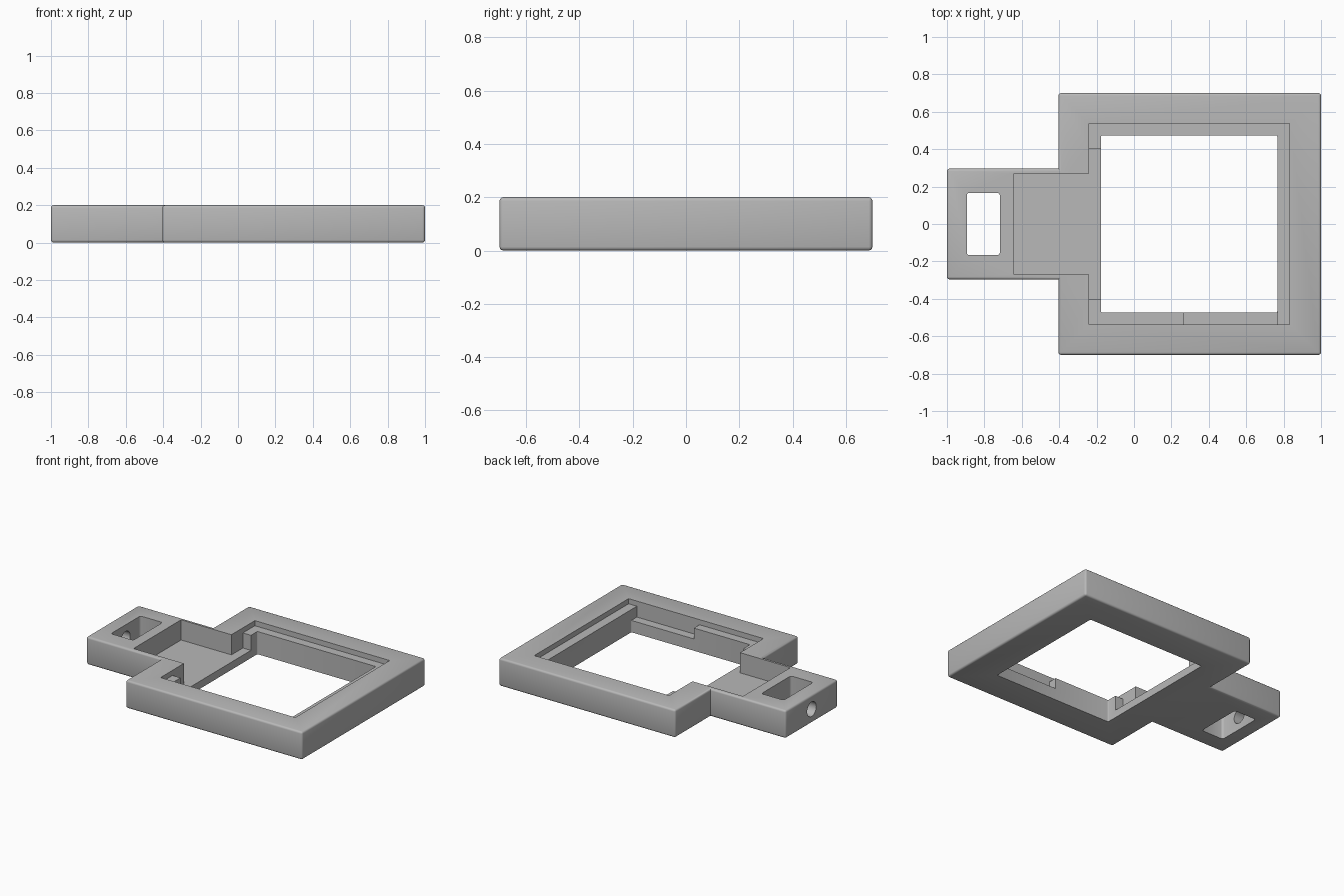
import bpy, bmesh, math
from mathutils import Matrix

cube = bpy.data.objects.get("Cube")
if cube:
    bpy.data.objects.remove(cube, do_unlink=True)

grey = bpy.data.materials.new("plain grey")
grey.use_nodes = True
colour = (0.48, 0.48, 0.48, 1)
grey.diffuse_color = colour
grey.node_tree.nodes["Principled BSDF"].inputs["Base Color"].default_value = colour


def make_object(name, bm):
    bmesh.ops.recalc_face_normals(bm, faces=bm.faces)
    mesh = bpy.data.meshes.new(name)
    bm.to_mesh(mesh)
    bm.free()
    mesh.materials.append(grey)
    obj = bpy.data.objects.new(name, mesh)
    bpy.context.collection.objects.link(obj)
    return obj


def prism(outline, bottom, top):
    """Extrude a plan outline between two heights."""
    bm = bmesh.new()
    face = bm.faces.new([bm.verts.new((x, y, bottom)) for x, y in outline])
    grown = bmesh.ops.extrude_face_region(bm, geom=[face])["geom"]
    verts = [v for v in grown if isinstance(v, bmesh.types.BMVert)]
    bmesh.ops.translate(bm, verts=verts, vec=(0, 0, top - bottom))
    bmesh.ops.recalc_face_normals(bm, faces=bm.faces)
    return bm


def mirrored(half):
    """Close a plan outline given on the +y side."""
    return half + [(x, -y) for x, y in reversed(half)]


def upright(edge):
    a, b = edge.verts
    return abs(a.co.z - b.co.z) > 0.01


def round_edges(bm, edges, radius):
    bmesh.ops.bevel(bm, geom=edges, offset=radius, segments=3,
                    profile=0.5, affect='EDGES')


def rounded_slot(x0, x1, y, radius):
    bm = prism(mirrored([(x0, y), (x1, y)]), -0.1, 0.3)
    round_edges(bm, [e for e in bm.edges if upright(e)], radius)
    return bm


# Body: square frame with a tab on the -x side, softened outer edges
bm = prism(mirrored([(-1, 0.296), (-0.404, 0.296), (-0.404, 0.7), (1, 0.7)]), 0, 0.2)
inner = [e for e in bm.edges if upright(e) and
         abs(e.verts[0].co.x + 0.404) < 0.01 and abs(e.verts[0].co.y) < 0.5]
round_edges(bm, [e for e in bm.edges if e not in inner], 0.014)
body = make_object("frame_with_tab", bm)

# Cutters: window, shallow rim recess, tab pocket, lowered front ledge, tab slot
cutters = {
    "window_cutter": rounded_slot(-0.177, 0.766, 0.473, 0.006),
    "rim_cutter": prism(mirrored([(-0.241, 0.536), (0.832, 0.536)]), 0.163, 0.3),
    "pocket_cutter": prism(mirrored([(-0.642, 0.27), (-0.241, 0.27),
                                     (-0.241, 0.4), (0, 0.4)]), 0.055, 0.3),
    "low_ledge_cutter": prism([(0.268, -0.536), (0.766, -0.536),
                               (0.766, -0.3), (0.268, -0.3)], 0.085, 0.3),
    "slot_cutter": rounded_slot(-0.894, -0.717, 0.167, 0.016),
}

# Round hole through the end wall of the tab
bm = bmesh.new()
bmesh.ops.create_cone(bm, cap_ends=True, segments=32, radius1=0.052, radius2=0.052,
                      depth=0.3, matrix=Matrix.Translation((-0.95, 0, 0.1))
                      @ Matrix.Rotation(math.pi / 2, 4, 'Y'))
cutters["hole_cutter"] = bm

bpy.ops.object.select_all(action='DESELECT')
bpy.context.view_layer.objects.active = body
body.select_set(True)
for name, shape in cutters.items():
    cutter = make_object(name, shape)
    cutter.hide_render = True
    cut = body.modifiers.new(name, 'BOOLEAN')
    cut.operation = 'DIFFERENCE'
    cut.solver = 'EXACT'
    cut.object = cutter
    bpy.ops.object.modifier_apply(modifier=cut.name)
    bpy.data.objects.remove(cutter, do_unlink=True)

bpy.ops.object.shade_smooth_by_angle(angle=math.radians(35))
